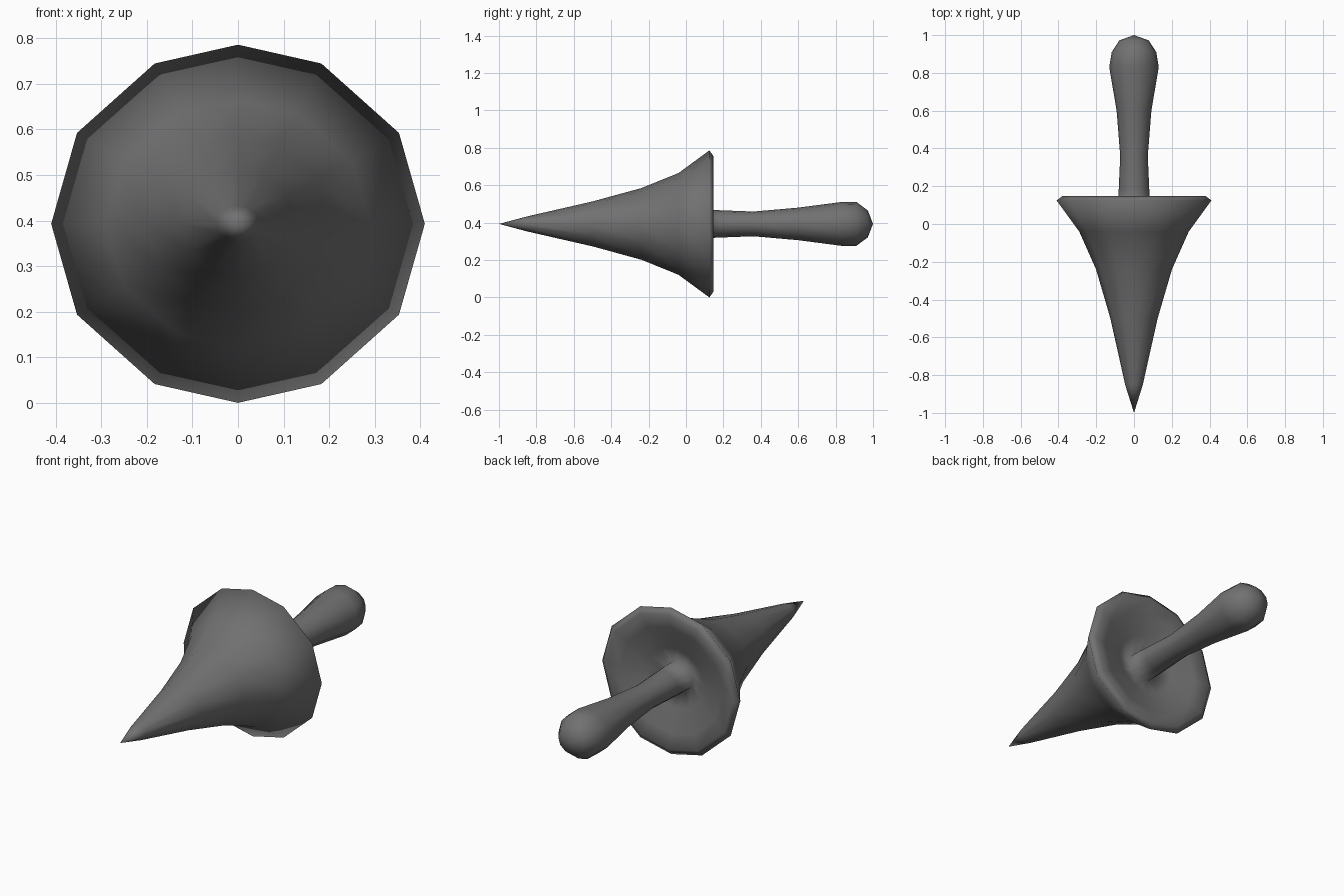
import bpy
import bmesh
from math import sin, cos, radians

if "Cube" in bpy.data.objects:
    bpy.data.objects.remove(bpy.data.objects["Cube"])

CENTRE_Z = 0.393
# Ring angles, slightly uneven around the axis
QUARTER = [0, 26.5, 59.5]
ANGLES = [radians(a) for a in QUARTER + [90] + [180 - a for a in QUARTER[::-1]]]
ANGLES += [a + radians(180) for a in ANGLES[1:-1]]

grey = bpy.data.materials.new("dark grey")
grey.use_nodes = True
colour = (0.165, 0.165, 0.165, 1)
grey.diffuse_color = colour
grey.node_tree.nodes["Principled BSDF"].inputs["Base Color"].default_value = colour


def lathe(name, start_y, profile, end_y):
    """Skin elliptical rings (y, x radius, z radius) along y, closed by two tips."""
    bm = bmesh.new()
    rings = [[bm.verts.new((rx * sin(a), y, CENTRE_Z + rz * cos(a))) for a in ANGLES]
             for y, rx, rz in profile]
    start = bm.verts.new((0, start_y, CENTRE_Z))
    end = bm.verts.new((0, end_y, CENTRE_Z))
    n = len(ANGLES)
    for i in range(n):
        j = (i + 1) % n
        bm.faces.new((start, rings[0][j], rings[0][i]))
        for a, b in zip(rings, rings[1:]):
            bm.faces.new((a[i], a[j], b[j], b[i]))
        bm.faces.new((rings[-1][i], rings[-1][j], end))
    bmesh.ops.recalc_face_normals(bm, faces=bm.faces)
    for f in bm.faces:
        f.smooth = True
    mesh = bpy.data.meshes.new(name)
    bm.to_mesh(mesh)
    bm.free()
    mesh.materials.append(grey)
    bpy.context.collection.objects.link(bpy.data.objects.new(name, mesh))


spike = [(-0.85, 0.047, 0.04), (-0.5, 0.125, 0.12),
         (-0.24, 0.201, 0.191), (-0.04, 0.29, 0.272)]
rim = [(0.125, 0.41, 0.393), (0.147, 0.38, 0.362)]
dished_back = [(0.125, 0.3, 0.285), (0.09, 0.17, 0.16), (0.06, 0.085, 0.078)]
handle = [(0.18, 0.081, 0.073), (0.36, 0.073, 0.066), (0.6, 0.092, 0.087),
          (0.83, 0.131, 0.117), (0.91, 0.118, 0.118), (0.972, 0.078, 0.072)]

# Flared spike, bevelled rim, dished back and rounded handle as one smooth body
lathe("spike_with_handle", -1.0, spike + rim + dished_back + handle, 1.0)
